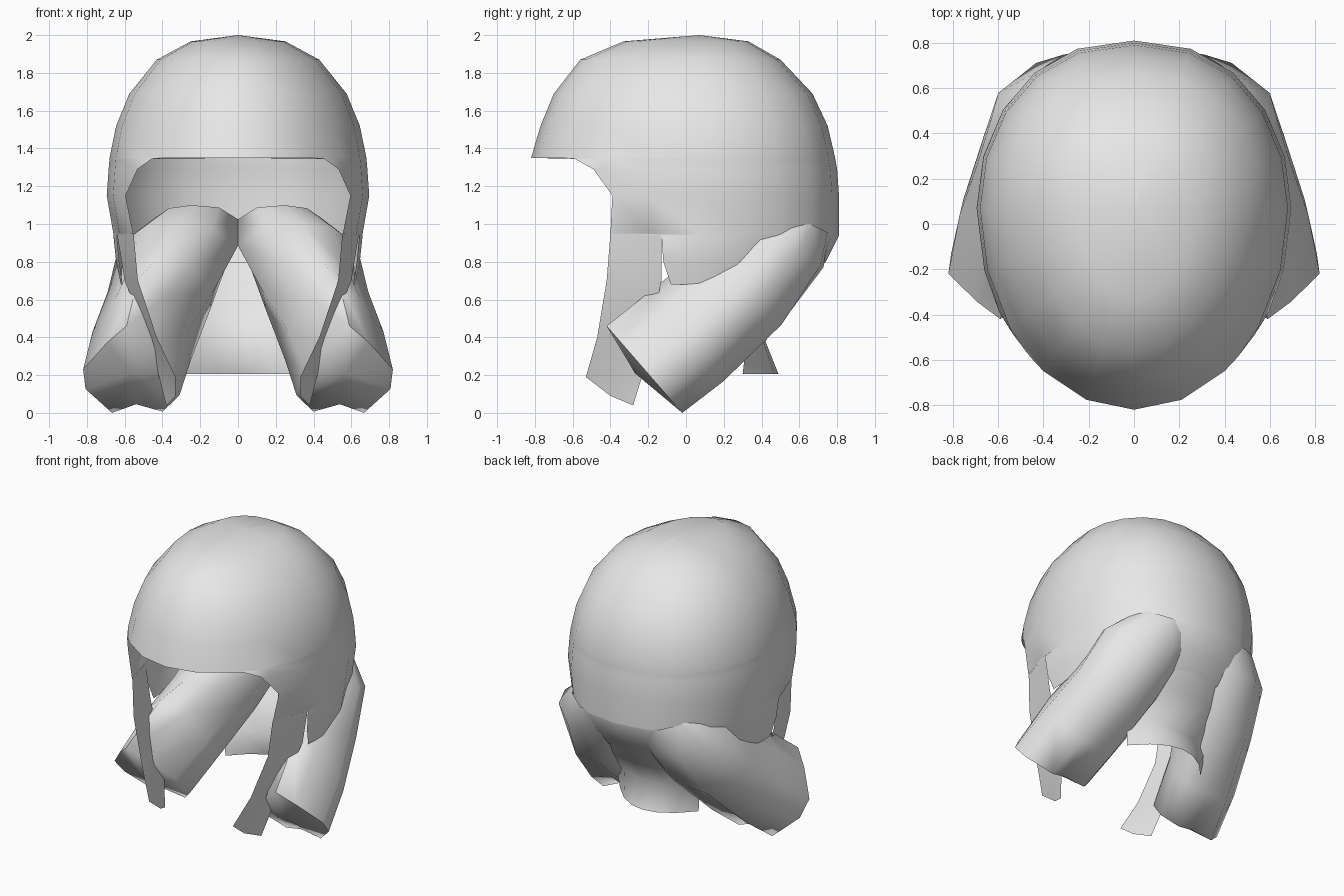
import bpy, bmesh, math
from mathutils import Vector

if "Cube" in bpy.data.objects:
    bpy.data.objects.remove(bpy.data.objects["Cube"])

hair = bpy.data.materials.new("light_grey")
hair.diffuse_color = (0.8, 0.8, 0.8, 1)
hair.use_nodes = True
hair.node_tree.nodes["Principled BSDF"].inputs["Base Color"].default_value = hair.diffuse_color


def finish(name, verts, faces, angle=80):
    """Make a welded, smooth-shaded object."""
    mesh = bpy.data.meshes.new(name)
    mesh.from_pydata(verts, [], faces)
    bm = bmesh.new()
    bm.from_mesh(mesh)
    bmesh.ops.remove_doubles(bm, verts=bm.verts, dist=0.002)
    bmesh.ops.recalc_face_normals(bm, faces=bm.faces)
    bm.to_mesh(mesh)
    bm.free()
    mesh.materials.append(hair)
    ob = bpy.data.objects.new(name, mesh)
    bpy.context.collection.objects.link(ob)
    bpy.ops.object.select_all(action='DESELECT')
    ob.select_set(True)
    bpy.context.view_layer.objects.active = ob
    bpy.ops.object.shade_smooth_by_angle(angle=math.radians(angle))
    return ob


def loft(rows, closed=False):
    """Join equally long rows of points with quads."""
    n = len(rows[0])
    verts = [p for r in rows for p in r]
    faces = []
    for i in range(len(rows) - 1):
        for j in range(n if closed else n - 1):
            k = (j + 1) % n
            faces.append((i * n + j, i * n + k, (i + 1) * n + k, (i + 1) * n + j))
    return verts, faces


# Cap: rings of (height, front y, back y, half width, y where the face opening begins)
CY = 0.07
rings = [
    (2.00, 0.069, 0.071, 0.001, None), (1.967, -0.33, 0.33, 0.25, None),
    (1.87, -0.56, 0.50, 0.43, None), (1.69, -0.70, 0.67, 0.575, None),
    (1.52, -0.77, 0.75, 0.645, None), (1.35, -0.82, 0.79, 0.68, None),
    (1.345, -0.82, 0.79, 0.68, -0.59), (1.29, -0.82, 0.80, 0.685, -0.49),
    (1.15, -0.82, 0.81, 0.695, -0.39), (0.95, -0.80, 0.81, 0.66, -0.40),
    (0.94, -0.80, 0.81, 0.66, -0.13), (0.80, -0.78, 0.74, 0.645, -0.12),
    (0.68, -0.78, 0.64, 0.62, -0.08),
]
COLS = 10
rows = []
for z, yf, yb, w, opening in rings:
    start = 0 if opening is None else math.acos((CY - opening) / (CY - yf))
    half = []
    for j in range(COLS + 1):
        a = max(math.pi * j / COLS, start)
        s, c = max(math.sin(a), 0), math.cos(a)
        if c > 0:
            half.append((w * s, CY - (CY - yf) * c, z))
        else:
            half.append((w * s ** 0.87, CY - (yb - CY) * c, z))
    rows.append(half + [(-x, y, zz) for x, y, zz in reversed(half[:-1])])
finish("hair_cap", *loft(rows))

# Nape flap: (height, middle y, half width, forward curve at the sides)
nape = [(0.80, 0.72, 0.48, 0.20), (0.57, 0.57, 0.42, 0.15),
        (0.38, 0.42, 0.33, 0.10), (0.205, 0.49, 0.31, 0.19)]
rows = [[(hw * t / 3, yc - dy * (t / 3) ** 2, z) for t in range(-3, 4)]
        for z, yc, hw, dy in nape]
finish("nape_flap", *loft(rows))

# Front lock: front and back edge, top to bottom
lock = [((0.553, -0.40, 0.95), (0.64, -0.13, 0.945)),
        ((0.53, -0.42, 0.70), (0.60, -0.13, 0.70)),
        ((0.43, -0.47, 0.40), (0.48, -0.19, 0.40)),
        ((0.33, -0.53, 0.19), (0.42, -0.23, 0.20)),
        ((0.33, -0.40, 0.09), (0.38, -0.28, 0.04))]

# Tail: sections of (upper y z, lower y z, inner x, outer x, two-lobed amount)
profile = [(0.1, 1), (0.5, 0.62), (1, 0), (0.95, -0.45), (0.4, -1),
           (-0.1, -0.8), (-0.65, -0.97), (-1, -0.6), (-0.85, 0), (-0.4, 0.6)]
sections = [((0.45, 1.10), (0.76, 0.95), 0.0, 0.45, 0.0),
            ((0.20, 1.00), (0.73, 0.77), 0.0, 0.63, 0.0),
            ((0.02, 0.82), (0.52, 0.46), 0.12, 0.69, 0.3),
            ((-0.12, 0.70), (0.20, 0.16), 0.24, 0.77, 0.7),
            ((-0.42, 0.46), (-0.02, 0.0), 0.31, 0.82, 1.0)]

for side, sx in (("right", 1), ("left", -1)):
    rows = [[(sx * x, y, z) for x, y, z in
             (f, tuple((Vector(f) + Vector(b)) / 2), b)] for f, b in lock]
    finish("front_lock_" + side, *loft(rows))

    rows = []
    for (uy, uz), (ly, lz), xi, xo, lobe in sections:
        row = []
        for u, v in profile:
            r = math.hypot(u, v)
            u, v = (p / r * (1 - lobe) + p * lobe for p in (u, v))
            t = (v + 1) / 2
            row.append((sx * ((xi + xo) / 2 + u * (xo - xi) / 2),
                        ly + (uy - ly) * t, lz + (uz - lz) * t))
        rows.append(row)
    verts, faces = loft(rows, closed=True)
    # Blunt tail tip
    n = len(profile)
    base = len(verts) - n
    verts.append((sx * 0.57, -0.27, 0.21))
    faces += [(base + j, base + (j + 1) % n, len(verts) - 1) for j in range(n)]
    finish("side_tail_" + side, verts, faces)
